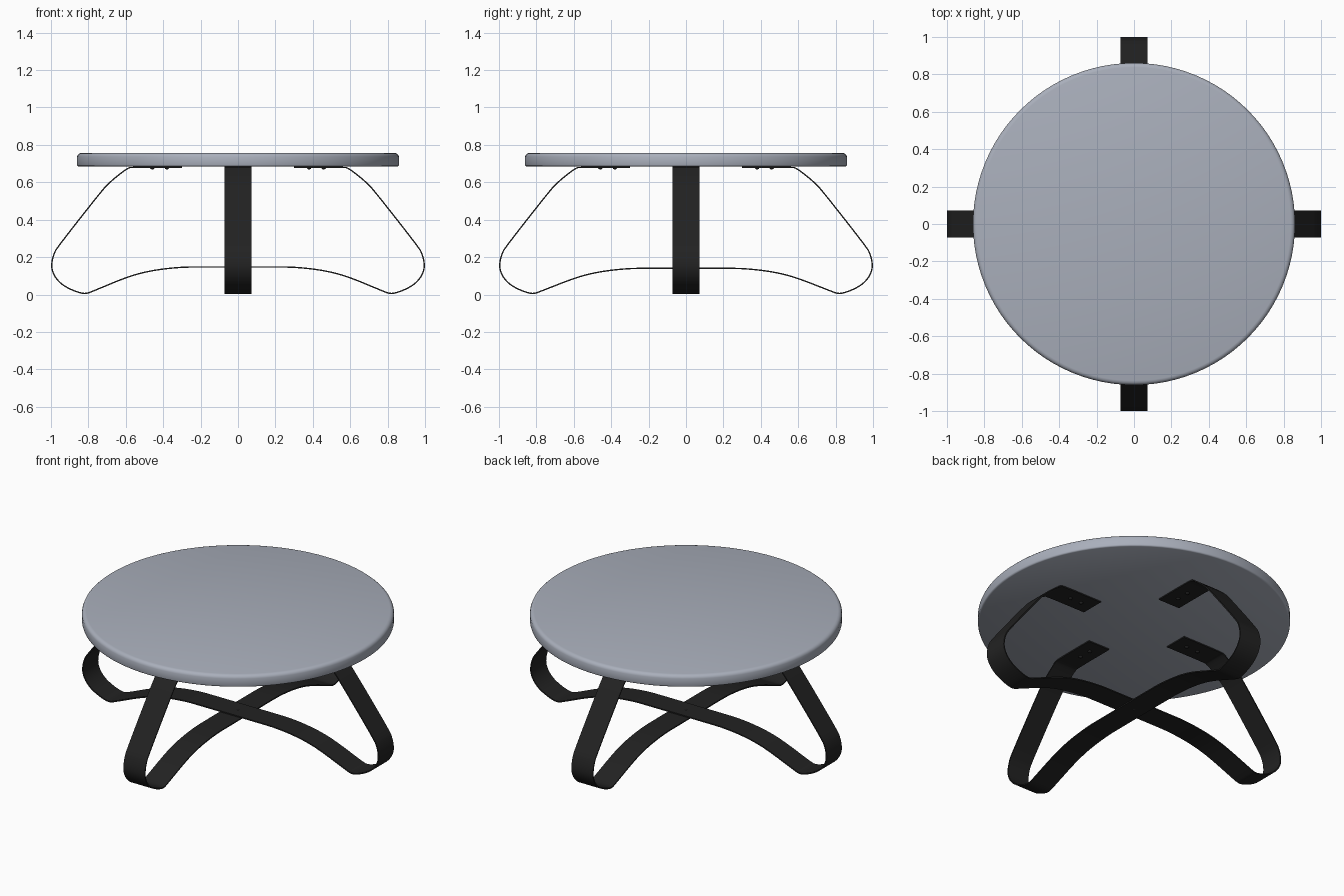
import bpy, bmesh, math
from mathutils import Vector

if "Cube" in bpy.data.objects:
    bpy.data.objects.remove(bpy.data.objects["Cube"])


def material(name, rgb):
    m = bpy.data.materials.new(name)
    m.diffuse_color = (*rgb, 1)
    m.use_nodes = True
    m.node_tree.nodes["Principled BSDF"].inputs["Base Color"].default_value = m.diffuse_color
    return m


GREY = material("blue grey top", (0.40, 0.43, 0.50))
BLACK = material("black metal", (0.016, 0.016, 0.016))


def finish(bm, name, mat, angle=35):
    bmesh.ops.recalc_face_normals(bm, faces=bm.faces)
    me = bpy.data.meshes.new(name)
    bm.to_mesh(me)
    bm.free()
    ob = bpy.data.objects.new(name, me)
    bpy.context.collection.objects.link(ob)
    me.materials.append(mat)
    bpy.ops.object.select_all(action='DESELECT')
    ob.select_set(True)
    bpy.context.view_layer.objects.active = ob
    bpy.ops.object.shade_smooth_by_angle(angle=math.radians(angle))
    return ob


# round table top, turned from a profile
bm = bmesh.new()
profile = [(0, .757), (.838, .757), (.849, .754), (.857, .747), (.861, .737),
           (.861, .694), (.859, .688), (.853, .685), (0, .685)]
vs = [bm.verts.new((r, 0, z)) for r, z in profile]
es = [bm.edges.new(p) for p in zip(vs, vs[1:])]
bmesh.ops.spin(bm, geom=vs + es, cent=(0, 0, 0), axis=(0, 0, 1),
               angle=2 * math.pi, steps=96, use_duplicate=False)
bmesh.ops.remove_doubles(bm, verts=bm.verts, dist=1e-5)
finish(bm, "table_top", GREY, 45)

# half of the bent strap, from mounting pad to crossing point
HALF = [(.30, .681), (.57, .681), (.59, .675), (.64, .638), (.685, .60), (.722, .563),
        (.968, .25), (.985, .215), (.996, .172), (.995, .13), (.975, .088),
        (.94, .052), (.89, .025), (.84, .007), (.81, .005), (.78, .016),
        (.60, .091), (.50, .12), (.40, .137), (.30, .146), (.24, .147)]
WIDTH, THICK = .145, .007


def chaikin(pts):
    out = [pts[0]]
    for a, b in zip(pts, pts[1:]):
        out += [a.lerp(b, .25), a.lerp(b, .75)]
    return out + [pts[-1]]


def strap(name, peak, turn):
    half = [Vector((x, z * peak / .147 if x < .77 and z < .2 else z)) for x, z in HALF]
    pts = half + [Vector((-p.x, p.y)) for p in reversed(half)]
    for _ in range(2):
        pts = chaikin(pts)
    bm = bmesh.new()
    rings = []
    for i, p in enumerate(pts):
        t = (pts[min(i + 1, len(pts) - 1)] - pts[max(i - 1, 0)]).normalized()
        n = Vector((-t.y, t.x)) * THICK / 2
        rings.append([bm.verts.new((q.x, y, q.y)) for q, y in (
            (p + n, -WIDTH / 2), (p + n, WIDTH / 2), (p - n, WIDTH / 2), (p - n, -WIDTH / 2))])
    for a, b in zip(rings, rings[1:]):
        for k in range(4):
            j = (k + 1) % 4
            bm.faces.new((a[k], a[j], b[j], b[k]))
    bm.faces.new(rings[0])
    bm.faces.new(rings[-1])
    ob = finish(bm, name, BLACK)
    ob.rotation_euler.z = turn


strap("side_to_side_leg_strap", .147, 0)
strap("front_to_back_leg_strap", .140, math.pi / 2)


# domed screw heads under the pads and at the crossing
def screw(name, x, y, z):
    bm = bmesh.new()
    bmesh.ops.create_uvsphere(bm, u_segments=16, v_segments=8, radius=.012)
    bmesh.ops.scale(bm, vec=(1, 1, .8), verts=bm.verts)
    ob = finish(bm, name, BLACK)
    ob.location = (x, y, z)


for i in range(4):
    a = i * math.pi / 2
    for r in (.38, .458):
        screw("pad_screw", r * math.cos(a), r * math.sin(a), .678)
screw("crossing_bolt", 0, 0, .144)
